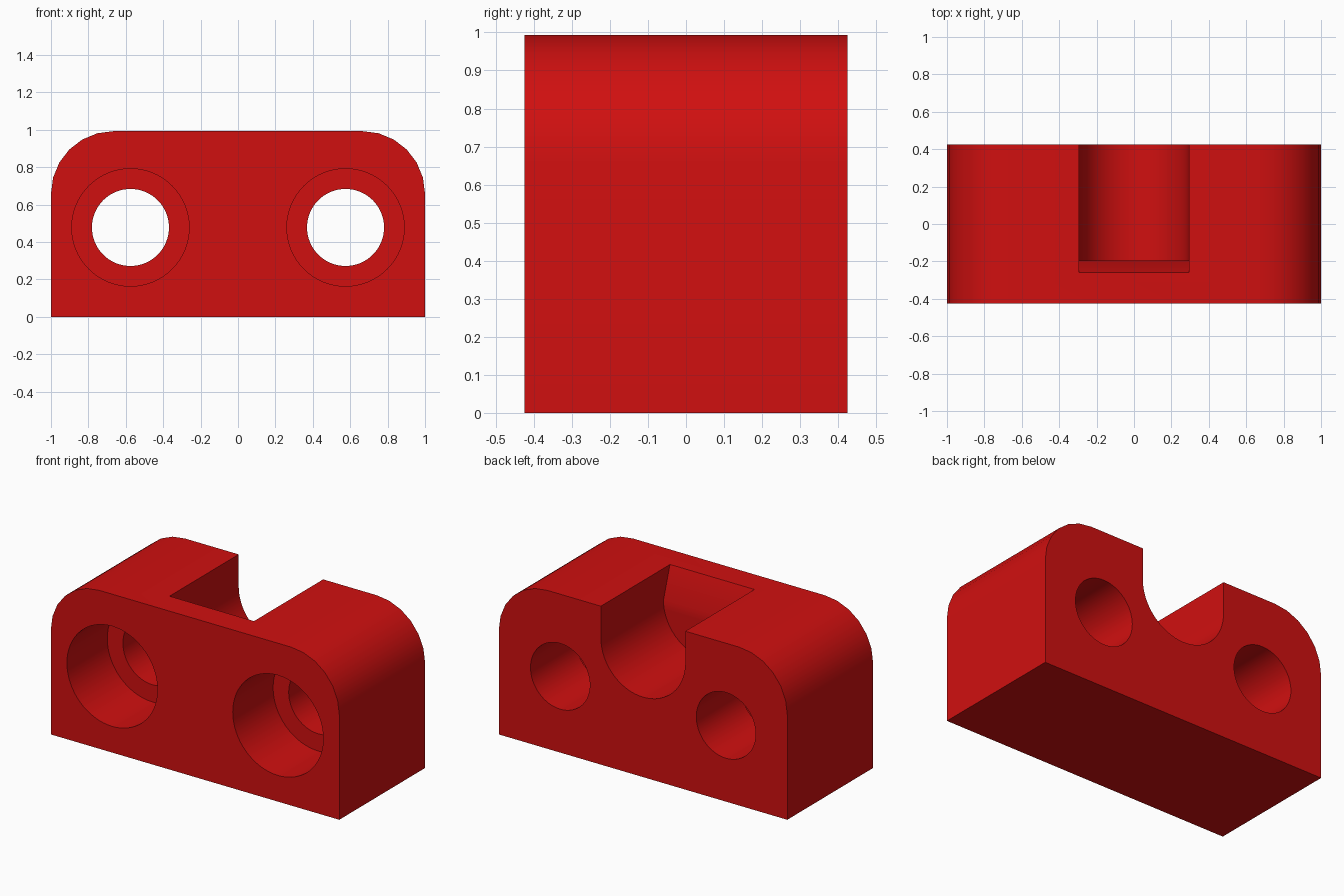
import bpy, bmesh
from math import sin, cos, radians

if "Cube" in bpy.data.objects:
    bpy.data.objects.remove(bpy.data.objects["Cube"])

HALF_DEPTH, HEIGHT = 0.425, 0.993
HOLE_X, HOLE_Z = 0.575, 0.478
SLOT_R, SLOT_Z, SLOT_FRONT = 0.293, 0.794, -0.195

red = bpy.data.materials.new("red")
red.use_nodes = True
red.diffuse_color = (0.63, 0.005, 0.005, 1)
red.node_tree.nodes["Principled BSDF"].inputs["Base Color"].default_value = red.diffuse_color


def arc(cx, cz, r, start, end, steps):
    angles = [radians(start + (end - start) * i / steps) for i in range(steps + 1)]
    return [(cx + r * cos(a), cz + r * sin(a)) for a in angles]


def prism(name, profile, y0, y1, edit=None):
    """Extrude an x-z profile from y0 to y1."""
    bm = bmesh.new()
    face = bm.faces.new([bm.verts.new((x, y0, z)) for x, z in profile])
    new = bmesh.ops.extrude_face_region(bm, geom=[face])["geom"]
    bmesh.ops.translate(bm, vec=(0, y1 - y0, 0),
                        verts=[g for g in new if isinstance(g, bmesh.types.BMVert)])
    if edit:
        edit(bm)
    bmesh.ops.recalc_face_normals(bm, faces=bm.faces[:])
    mesh = bpy.data.meshes.new(name)
    bm.to_mesh(mesh)
    bm.free()
    mesh.materials.append(red)
    obj = bpy.data.objects.new(name, mesh)
    bpy.context.collection.objects.link(obj)
    return obj


def lean_end_wall(bm):
    """Lean the upper part of the slot's end wall towards the front."""
    bmesh.ops.bisect_plane(bm, geom=bm.verts[:] + bm.edges[:] + bm.faces[:],
                           plane_co=(0, 0, SLOT_Z), plane_no=(0, 0, 1), dist=1e-4)
    for v in bm.verts:
        if v.co.z > SLOT_Z + 0.01 and v.co.y < 0:
            v.co.y -= 0.065 * (v.co.z - SLOT_Z) / (HEIGHT - SLOT_Z)


# Block with rounded top corners
r = 0.335
outline = [(-1, 0), (1, 0)]
outline += arc(1 - r, HEIGHT - r, r, 0, 90, 6) + arc(r - 1, HEIGHT - r, r, 90, 180, 6)
block = prism("mounting_block", outline, -HALF_DEPTH, HALF_DEPTH)

# Stepped bolt holes, wide at the front
cutters = []
for side, x in (("left", HOLE_X), ("right", -HOLE_X)):
    for part, radius, end in (("bore", 0.206, 0.6), ("counterbore", 0.314, -0.025)):
        circle = arc(x, HOLE_Z, radius, 0, 360, 64)[:-1]
        cutters.append(prism(f"{side}_{part}_cutter", circle, -0.6, end))

# Round-bottomed slot, open at the top and back
slot = [(SLOT_R, 1.1)] + arc(0, SLOT_Z, SLOT_R, 0, -180, 32) + [(-SLOT_R, 1.1)]
cutters.append(prism("slot_cutter", slot, SLOT_FRONT, 0.6, lean_end_wall))

# Cut everything out of the block
bpy.ops.object.select_all(action="DESELECT")
bpy.context.view_layer.objects.active = block
block.select_set(True)
for cutter in cutters:
    cutter.hide_render = True
    mod = block.modifiers.new(cutter.name, "BOOLEAN")
    mod.operation, mod.solver, mod.object = "DIFFERENCE", "EXACT", cutter
    bpy.ops.object.modifier_apply(modifier=mod.name)
    bpy.data.objects.remove(cutter)

bpy.ops.object.shade_smooth_by_angle(angle=radians(30))
